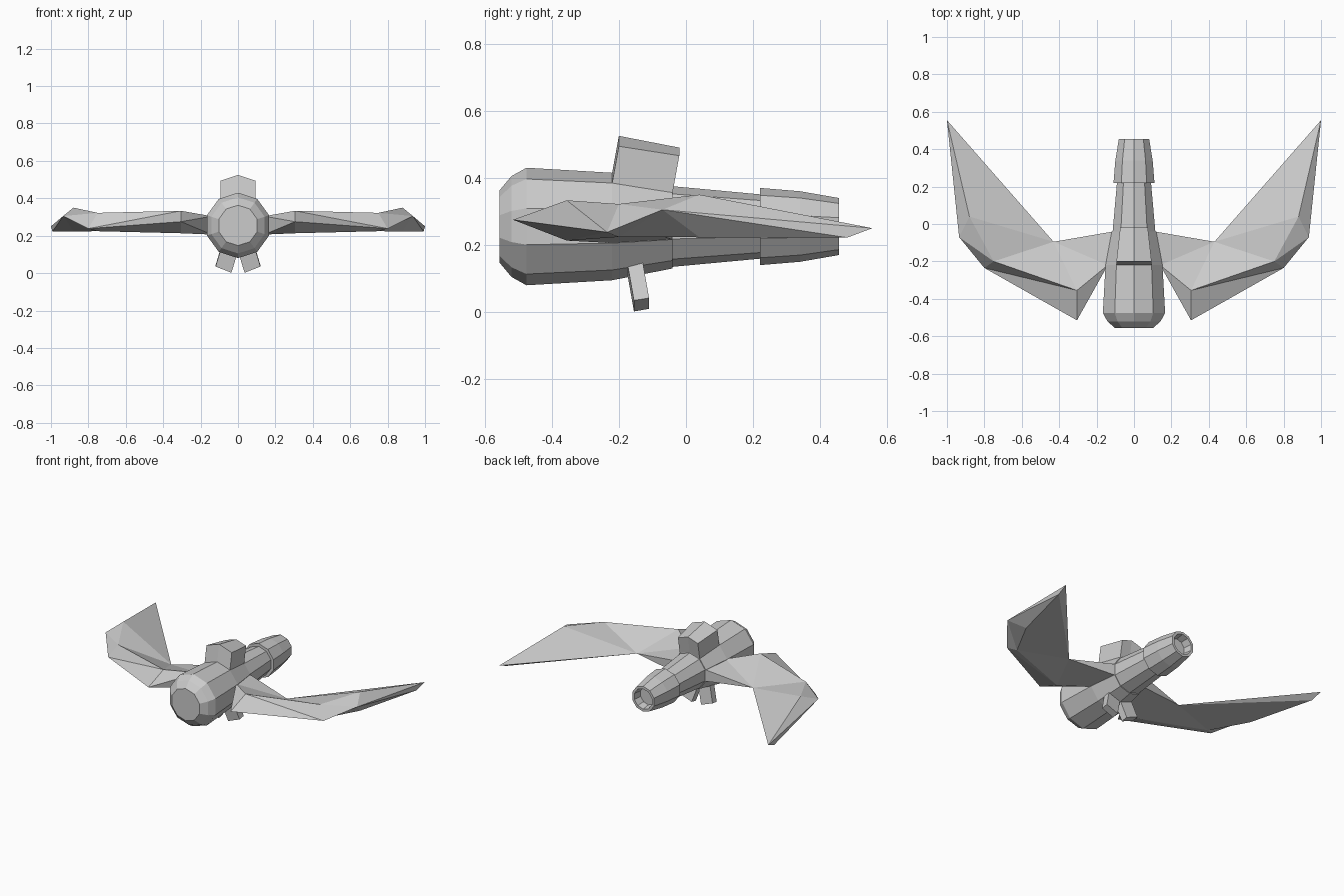
import bpy, bmesh, math
from mathutils import Vector

cube = bpy.data.objects.get("Cube")
if cube:
    bpy.data.objects.remove(cube, do_unlink=True)

# Single hull colour
grey = bpy.data.materials.new("light_grey")
grey.use_nodes = True
COLOR = (0.6, 0.6, 0.6, 1)
grey.diffuse_color = COLOR
grey.node_tree.nodes["Principled BSDF"].inputs["Base Color"].default_value = COLOR

AXIS_Z = 0.255
SIDES = 10


def make_object(name, verts, faces, mirror=False):
    bm = bmesh.new()
    vs = [bm.verts.new(v) for v in verts]
    for f in faces:
        bm.faces.new([vs[i] for i in f])
    bmesh.ops.recalc_face_normals(bm, faces=bm.faces)
    mesh = bpy.data.meshes.new(name)
    bm.to_mesh(mesh)
    bm.free()
    mesh.materials.append(grey)
    obj = bpy.data.objects.new(name, mesh)
    bpy.context.collection.objects.link(obj)
    if mirror:
        obj.modifiers.new("mirror", "MIRROR").use_axis[0] = True
    return obj


def lathe(name, profile):
    """Ten-sided body along y from (y, radius) stations, capped at both ends."""
    verts, faces = [], []
    for y, r in profile:
        for k in range(SIDES):
            a = 2 * math.pi * k / SIDES
            verts.append((r * math.sin(a), y, AXIS_Z + r * math.cos(a)))
    for s in range(len(profile) - 1):
        for k in range(SIDES):
            n = (k + 1) % SIDES
            a, b = s * SIDES, (s + 1) * SIDES
            faces.append((a + k, a + n, b + n, b + k))
    faces.append(range(SIDES))
    faces.append(range(len(verts) - SIDES, len(verts)))
    return make_object(name, verts, faces)


def prism(name, base, top, mirror=False):
    """Joins two matching outlines into a closed solid."""
    n = len(base)
    faces = [range(n), range(n, 2 * n)]
    faces += [(i, (i + 1) % n, n + (i + 1) % n, n + i) for i in range(n)]
    return make_object(name, base + top, faces, mirror)


# Fuselage, tail boom and hollow rear nozzle
lathe("fuselage", [(-.555, .108), (-.52, .15), (-.475, .175),
                   (-.22, .16), (-.04, .125)])
lathe("tail_boom", [(-.06, .12), (-.04, .12), (.24, .094)])
lathe("rear_nozzle", [(.22, .115), (.34, .105), (.455, .085),
                      (.455, .068), (.40, .06)])

# Dorsal cabin, rising from the two top panels of the fuselage
cabin_base = [Vector(p) for p in (
    (-.094, -.22, .384), (0, -.22, .415), (.094, -.22, .384),
    (.074, -.04, .356), (0, -.04, .38), (-.074, -.04, .356))]
cabin_top = [p + Vector((0, .02, .11)) for p in cabin_base]
make_object("dorsal_cabin", cabin_base + cabin_top,
            [(0, 1, 4, 5), (1, 2, 3, 4), (6, 7, 10, 11), (7, 8, 9, 10),
             (0, 1, 7, 6), (1, 2, 8, 7), (2, 3, 9, 8),
             (3, 4, 10, 9), (4, 5, 11, 10), (5, 0, 6, 11)])

# Splayed landing feet
foot_end = [Vector(p) for p in (
    (.035, -.155, .002), (.12, -.155, .035),
    (.12, -.11, .042), (.035, -.11, .01))]
foot_root = [p + Vector((-.038, -.022, .125)) for p in foot_end]
prism("landing_feet", foot_root, foot_end, mirror=True)

# Swept wings: root, upper ridge, leading edge, lower ridge, trailing corner
wing = {
    "root_front_up": (.14, -.22, .304), "root_rear_up": (.11, -.04, .294),
    "root_rear_low": (.11, -.04, .216), "root_front_low": (.14, -.22, .206),
    "up1": (.305, -.355, .333), "up2": (.75, -.2, .322), "up3": (.88, .04, .35),
    "edge1": (.305, -.515, .275), "edge2": (.8, -.235, .238),
    "edge3": (.935, -.07, .305),
    "low1": (.305, -.355, .213), "low2": (.75, -.2, .224),
    "low3": (.88, .04, .223),
    "tip": (1, .555, .25), "tip_low": (.992, .48, .222),
    "trail": (.43, -.095, .235)}
panels = [
    "root_front_up root_rear_up root_rear_low root_front_low",
    "root_front_up up1 trail", "root_front_up trail root_rear_up",
    "root_front_low low1 trail", "root_front_low trail root_rear_low",
    "root_rear_up root_rear_low trail",
    "root_front_up up1 edge1", "root_front_low low1 edge1",
    "root_front_up edge1 root_front_low",
    "up3 tip edge3", "trail up3 tip",
    "edge3 tip tip_low", "edge3 tip_low low3",
    "trail low3 tip_low", "trail tip_low tip"]
for side in ("up", "low"):
    for i in (1, 2):
        a, b = f"{side}{i}", f"{side}{i + 1}"
        panels += [f"trail {a} {b}", f"{a} {b} edge{i + 1}",
                   f"{a} edge{i + 1} edge{i}"]
names = list(wing)
make_object("wings", list(wing.values()),
            [[names.index(n) for n in p.split()] for p in panels], mirror=True)
